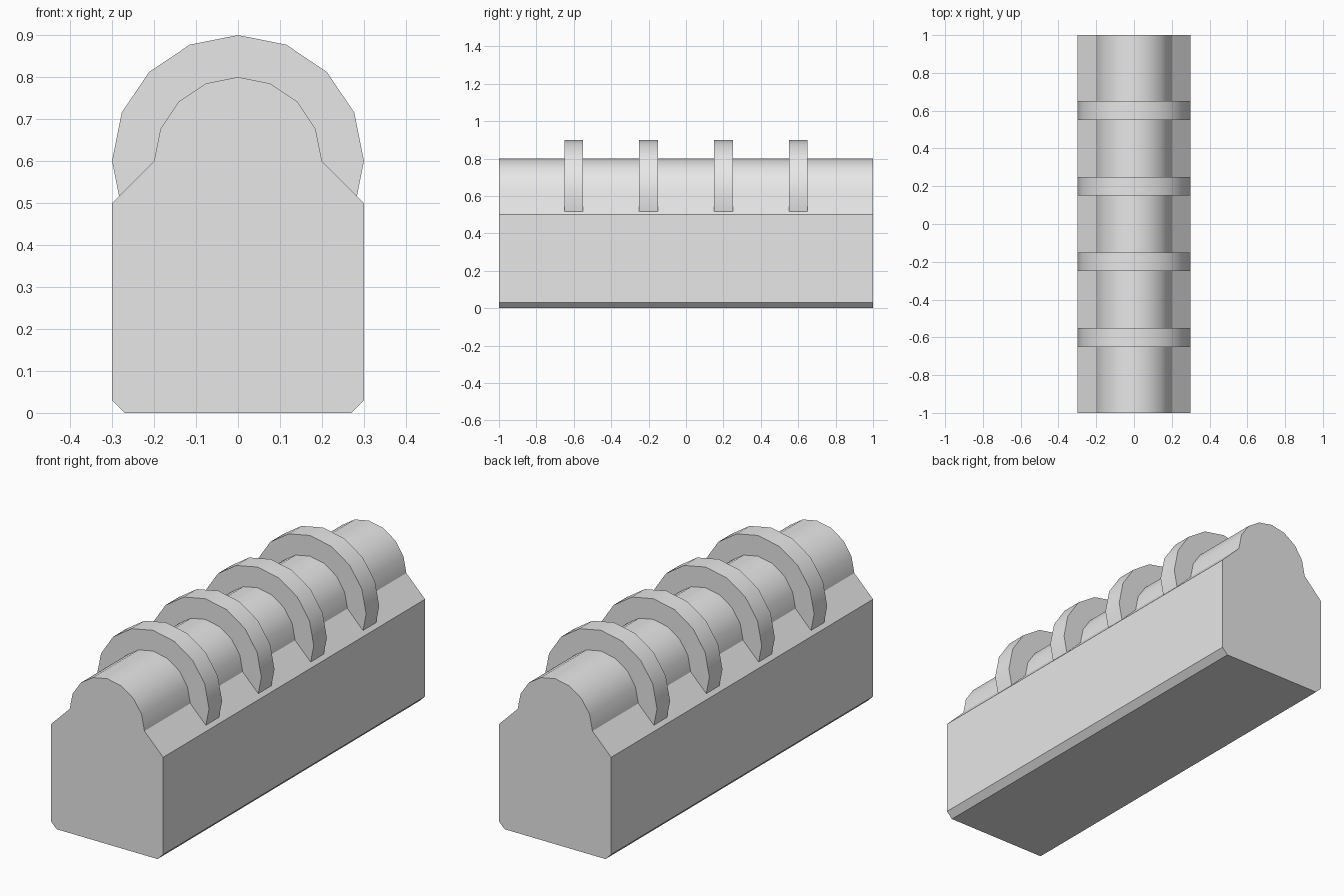
import bpy, bmesh, math

cube = bpy.data.objects.get("Cube")
if cube:
    bpy.data.objects.remove(cube)

grey = bpy.data.materials.new("light_grey")
grey.use_nodes = True
colour = (0.8, 0.8, 0.8, 1)
grey.diffuse_color = colour
grey.node_tree.nodes["Principled BSDF"].inputs["Base Color"].default_value = colour

AXIS_Z = 0.6  # height of the shared arch centre


def arc(radius, start, end, steps):
    """Points of an arc in the xz plane around the arch centre."""
    angles = [math.radians(start + (end - start) * i / steps) for i in range(steps + 1)]
    return [(radius * math.cos(a), AXIS_Z + radius * math.sin(a)) for a in angles]


def extrude_profile(name, profile, y, depth):
    """Solid prism from a counterclockwise xz profile, centred on y."""
    bm = bmesh.new()
    face = bm.faces.new([bm.verts.new((x, -depth / 2, z)) for x, z in profile])
    new = bmesh.ops.extrude_face_region(bm, geom=[face])["geom"]
    moved = [v for v in new if isinstance(v, bmesh.types.BMVert)]
    bmesh.ops.translate(bm, vec=(0, depth, 0), verts=moved)
    bmesh.ops.recalc_face_normals(bm, faces=bm.faces)
    mesh = bpy.data.meshes.new(name)
    bm.to_mesh(mesh)
    bm.free()
    mesh.materials.append(grey)
    obj = bpy.data.objects.new(name, mesh)
    obj.location.y = y
    bpy.context.collection.objects.link(obj)
    bpy.ops.object.select_all(action="DESELECT")
    obj.select_set(True)
    bpy.context.view_layer.objects.active = obj
    bpy.ops.object.shade_smooth_by_angle(angle=math.radians(30))
    return obj


# Long block: chamfered foot, sloped shoulders and a rounded ridge
body = [(-0.3, 0.5), (-0.3, 0.03), (-0.27, 0), (0.27, 0), (0.3, 0.03), (0.3, 0.5)]
extrude_profile("body", body + arc(0.2, 0, 180, 8), 0, 2)

# Raised ribs over the ridge, with their feet sunk into the shoulders
for i in range(4):
    extrude_profile(f"rib_{i + 1}", arc(0.3, -22.5, 202.5, 10), -0.6 + 0.4 * i, 0.1)
